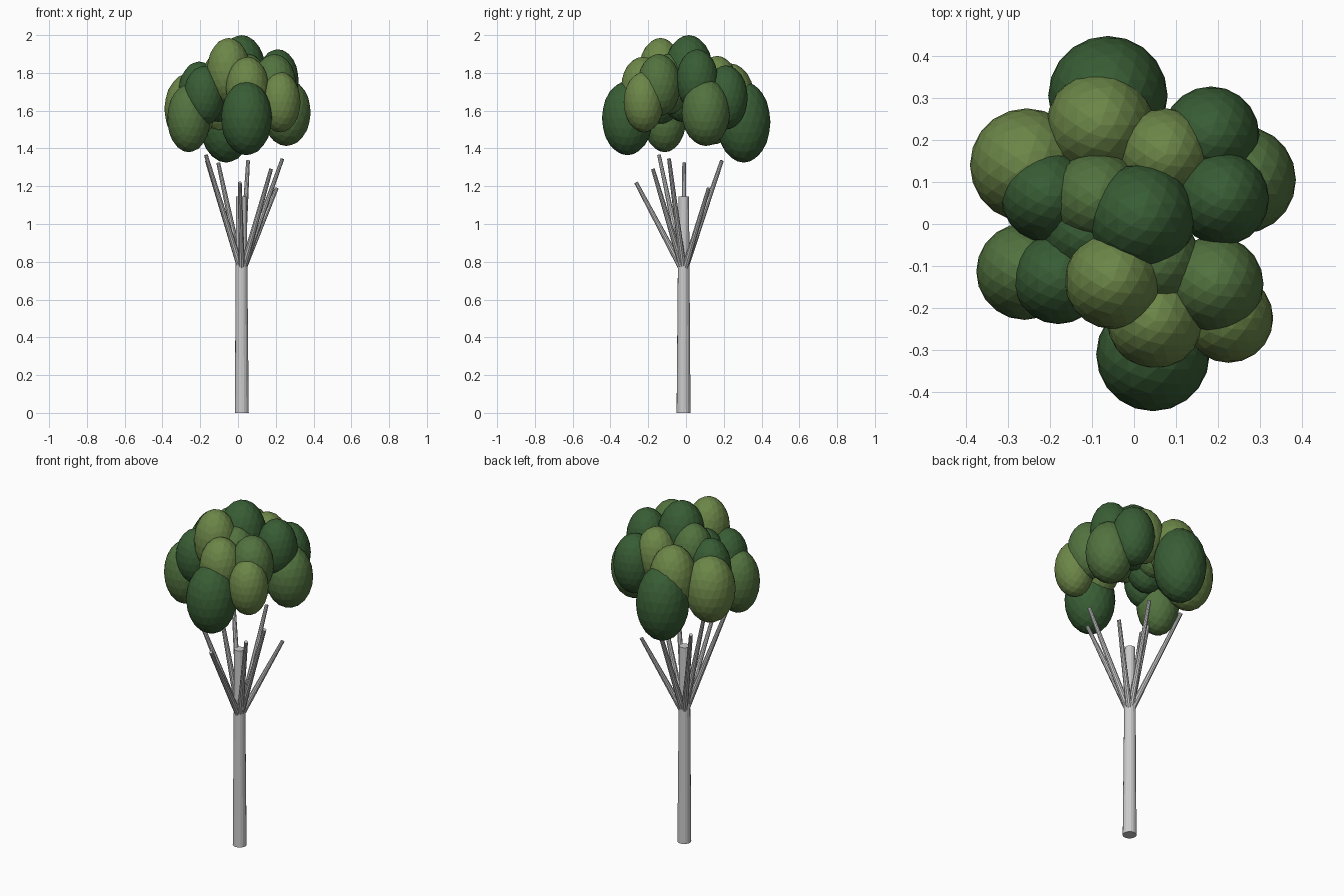
import bpy
from mathutils import Vector


def material(name, rgb):
    m = bpy.data.materials.new(name)
    m.diffuse_color = (*rgb, 1)
    return m


def limb(name, a, b, r1, r2, sides):
    """Tapered cylinder running from point a to point b."""
    a, b = Vector(a), Vector(b)
    d = b - a
    bpy.ops.mesh.primitive_cone_add(vertices=sides, radius1=r1, radius2=r2,
                                    depth=d.length, location=(a + b) / 2)
    ob = bpy.context.object
    ob.name = name
    ob.rotation_euler = d.to_track_quat('Z', 'Y').to_euler()


def leaf_clump(name, x, y, z, r, rz, mat):
    """Faceted, upright egg of foliage."""
    bpy.ops.mesh.primitive_ico_sphere_add(subdivisions=3, radius=1, location=(x, y, z))
    ob = bpy.context.object
    ob.name = name
    ob.scale = (r, r, rz)
    ob.data.materials.append(mat)


greens = {
    'd': material("dark_green", (0.04, 0.11, 0.035)),
    'm': material("mid_green", (0.085, 0.17, 0.05)),
    'l': material("light_green", (0.15, 0.24, 0.065)),
}

# Trunk
limb("trunk", (0.02, -0.013, 0), (0.018, -0.012, 1.145), 0.037, 0.028, 16)

# Branches fanning out from the trunk
tips = [(-0.17, -0.143, 1.365), (0.01, -0.265, 1.22), (0.175, -0.175, 1.29),
        (0.235, -0.09, 1.345), (0.205, 0.12, 1.19), (0.053, 0.19, 1.335),
        (-0.165, 0.19, 1.335), (-0.105, -0.01, 1.325)]
for i, tip in enumerate(tips):
    limb(f"branch_{i + 1}", (0.02, -0.012, 0.745), tip, 0.018, 0.01, 10)

# Crown: x, y, z, radius, half height, shade
clumps = [
    (-0.062, 0.305, 1.54, 0.142, 0.215, 'd'),
    (0.045, -0.31, 1.56, 0.135, 0.196, 'd'),
    (-0.255, 0.14, 1.61, 0.135, 0.19, 'l'),
    (-0.26, -0.113, 1.56, 0.115, 0.18, 'm'),
    (-0.207, 0.067, 1.69, 0.11, 0.17, 'd'),
    (-0.18, -0.13, 1.68, 0.108, 0.157, 'd'),
    (-0.08, 0.235, 1.66, 0.128, 0.19, 'l'),
    (0.018, 0.015, 1.81, 0.128, 0.19, 'd'),
    (0.21, 0.06, 1.76, 0.111, 0.165, 'd'),
    (0.183, 0.212, 1.67, 0.115, 0.17, 'd'),
    (0.257, 0.105, 1.59, 0.128, 0.177, 'm'),
    (0.193, -0.143, 1.735, 0.115, 0.165, 'm'),
    (0.225, -0.224, 1.645, 0.106, 0.16, 'l'),
    (0.05, -0.23, 1.72, 0.114, 0.165, 'l'),
    (-0.05, -0.135, 1.81, 0.115, 0.175, 'l'),
    (0.075, 0.165, 1.73, 0.11, 0.16, 'l'),
    (-0.085, 0.06, 1.75, 0.112, 0.165, 'm'),
    (-0.105, -0.02, 1.70, 0.11, 0.16, 'd'),
    (0.05, -0.09, 1.74, 0.11, 0.16, 'm'),
]
for i, (x, y, z, r, rz, shade) in enumerate(clumps):
    leaf_clump(f"leaf_clump_{i + 1}", x, y, z, r, rz, greens[shade])
